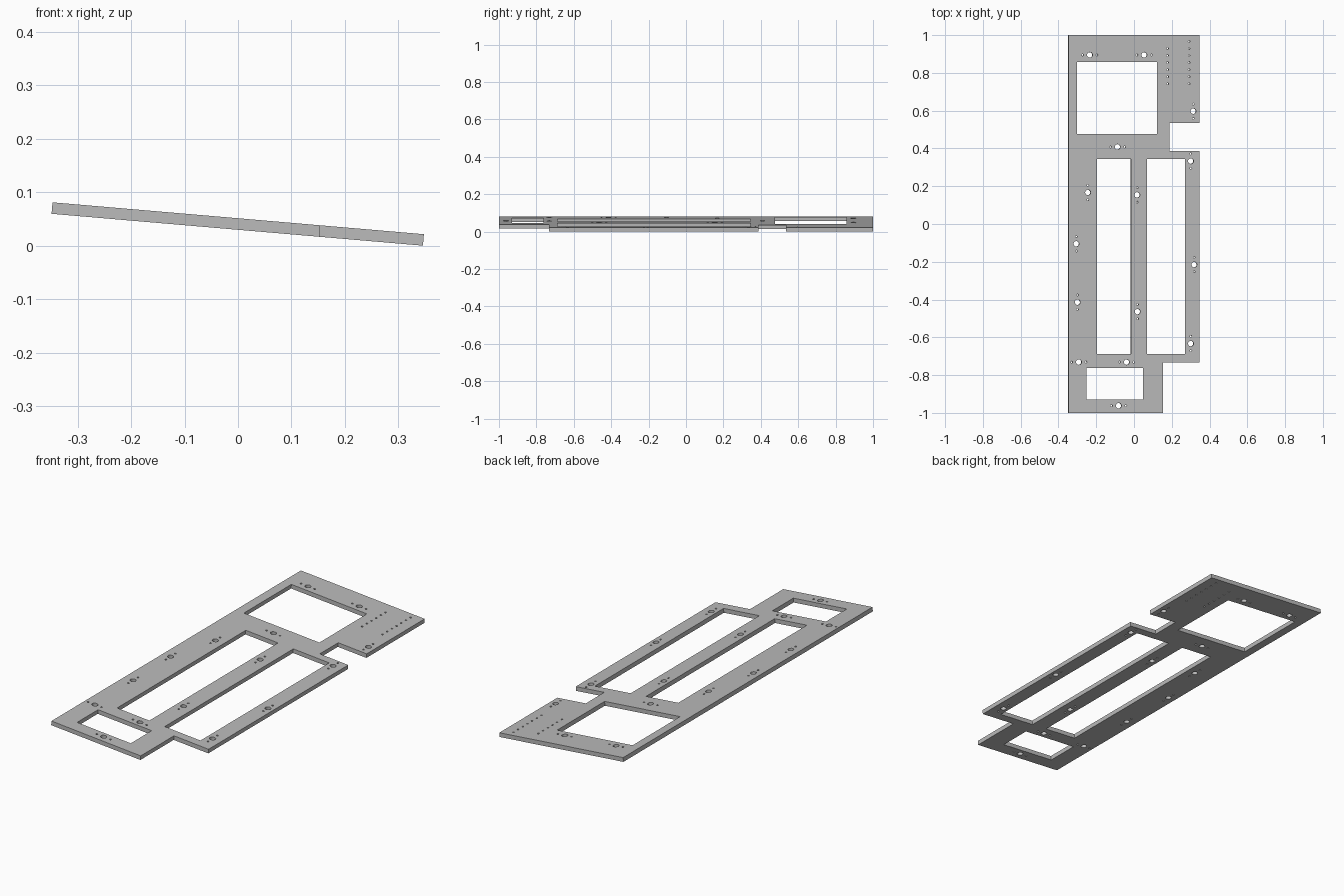
import bpy, bmesh, math
from mathutils import Matrix

if "Cube" in bpy.data.objects:
    bpy.data.objects.remove(bpy.data.objects["Cube"])

THICK = 0.0215
TILT = math.radians(4.9)

# Plain grey plate material
grey = bpy.data.materials.new("plate_grey")
grey.use_nodes = True
colour = (0.5, 0.5, 0.5, 1)
grey.diffuse_color = colour
grey.node_tree.nodes["Principled BSDF"].inputs["Base Color"].default_value = colour

profile = bpy.data.curves.new("plate_profile", "CURVE")
profile.dimensions = "2D"
profile.fill_mode = "BOTH"
profile.extrude = THICK / 2


def loop(points):
    spline = profile.splines.new("POLY")
    spline.points.add(len(points) - 1)
    for p, (x, y) in zip(spline.points, points):
        p.co = (x / math.cos(TILT), y, 0, 1)
    spline.use_cyclic_u = True


def window(x0, x1, y0, y1):
    loop([(x0, y0), (x1, y0), (x1, y1), (x0, y1)])


def hole(x, y, r, sides):
    angles = [2 * math.pi * i / sides for i in range(sides)]
    loop([(x + r * math.cos(a), y + r * math.sin(a)) for a in angles])


def switch_hole(x, y, dx, dy):
    # Large centre hole with a small pin hole on either side
    hole(x, y, 0.0145, 20)
    for s in (-1, 1):
        hole(x + s * dx, y + s * dy, 0.005, 10)


# Outer outline with the side notch and the narrower front end
loop([(-0.348, -1), (0.153, -1), (0.153, -0.733), (0.347, -0.733), (0.347, 0.387),
      (0.187, 0.387), (0.187, 0.535), (0.347, 0.535), (0.347, 1), (-0.348, 1)])

# Rectangular windows
window(-0.302, 0.122, 0.477, 0.858)
window(-0.198, -0.017, -0.688, 0.344)
window(0.069, 0.27, -0.688, 0.344)
window(-0.253, 0.048, -0.93, -0.762)

# Mounting holes in rows across and along the plate
for x, y in [(-0.235, 0.895), (0.053, 0.895), (-0.088, 0.408),
             (-0.293, -0.731), (-0.04, -0.731), (-0.082, -0.962)]:
    switch_hole(x, y, 0.038, 0)
for x, y in [(-0.245, 0.167), (0.016, 0.154), (0.3, 0.333), (0.313, 0.597), (-0.306, -0.105),
             (-0.3, -0.414), (0.018, -0.464), (0.318, -0.215), (0.3, -0.633)]:
    switch_hole(x, y, 0, 0.038)

# Two columns of pin holes
for x, count in [(0.177, 6), (0.291, 7)]:
    for i in range(count):
        hole(x, 0.742 + 0.0375 * i, 0.005, 10)

# Turn the filled profile into one solid mesh
temp = bpy.data.objects.new("plate_profile", profile)
bpy.context.collection.objects.link(temp)
mesh = bpy.data.meshes.new_from_object(temp.evaluated_get(bpy.context.evaluated_depsgraph_get()))
bpy.data.objects.remove(temp)
mesh.name = "mounting_plate"

bm = bmesh.new()
bm.from_mesh(mesh)
bmesh.ops.remove_doubles(bm, verts=bm.verts, dist=0.0001)
bmesh.ops.recalc_face_normals(bm, faces=bm.faces)
# Tilt down toward +x, then rest the low edge on the ground
bm.transform(Matrix.Rotation(TILT, 4, "Y"))
bm.transform(Matrix.Translation((0, 0, -min(v.co.z for v in bm.verts))))
for f in bm.faces:
    f.smooth = False
bm.to_mesh(mesh)
bm.free()
mesh.materials.clear()
mesh.materials.append(grey)

plate = bpy.data.objects.new("mounting_plate", mesh)
bpy.context.collection.objects.link(plate)
